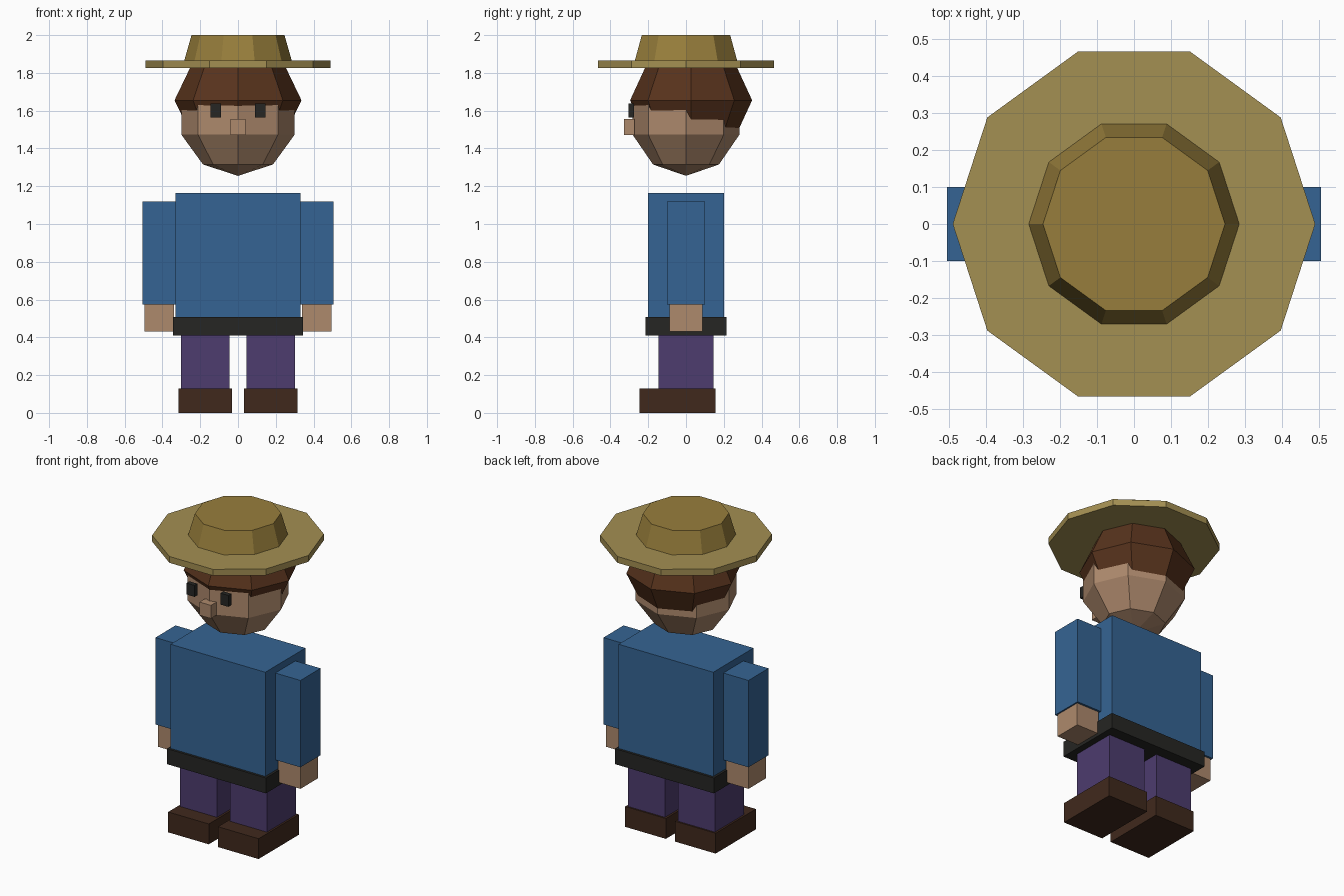
import bpy, bmesh
from mathutils import Matrix

if "Cube" in bpy.data.objects:
    bpy.data.objects.remove(bpy.data.objects["Cube"])


def material(name, rgb):
    m = bpy.data.materials.new(name)
    m.diffuse_color = [(c / 255) ** 2.2 for c in rgb] + [1]
    m.use_nodes = True
    m.node_tree.nodes["Principled BSDF"].inputs["Base Color"].default_value = m.diffuse_color
    return m


BLUE = material("blue_cloth", (56, 100, 146))
PURPLE = material("purple_cloth", (78, 62, 110))
SKIN = material("skin", (172, 136, 108))
BROWN = material("hair_brown", (88, 54, 34))
LEATHER = material("shoe_leather", (66, 45, 34))
BLACK = material("black", (42, 42, 40))
STRAW = material("straw", (162, 142, 83))
DARK_STRAW = material("dark_straw", (150, 125, 62))


def finish(name, bm, mat):
    bmesh.ops.recalc_face_normals(bm, faces=bm.faces)
    mesh = bpy.data.meshes.new(name)
    bm.to_mesh(mesh)
    bm.free()
    mesh.materials.append(mat)
    bpy.context.collection.objects.link(bpy.data.objects.new(name, mesh))


def box(name, mat, x, y, z):
    """Box spanning the given (min, max) ranges."""
    bm = bmesh.new()
    spans = (x, y, z)
    bmesh.ops.create_cube(bm, size=1, matrix=Matrix.LocRotScale(
        [(a + b) / 2 for a, b in spans], None, [b - a for a, b in spans]))
    finish(name, bm, mat)


def pair(name, mat, x, y, z):
    """Box and its mirror image across x = 0."""
    box(name + "_left", mat, x, y, z)
    box(name + "_right", mat, (-x[1], -x[0]), y, z)


def ball(name, mat, centre, scale, rings):
    bm = bmesh.new()
    bmesh.ops.create_uvsphere(bm, u_segments=8, v_segments=rings, radius=1,
                              matrix=Matrix.LocRotScale(centre, None, scale))
    finish(name, bm, mat)


def disc(name, mat, r1, r2, z1, z2):
    """Ten-sided tapered disc with corners on the x axis."""
    bm = bmesh.new()
    bmesh.ops.create_cone(
        bm, cap_ends=True, segments=10, radius1=r1, radius2=r2, depth=z2 - z1,
        matrix=Matrix.Translation((0, 0, (z1 + z2) / 2)) @ Matrix.Rotation(1.5707963, 4, 'Z'))
    finish(name, bm, mat)


# Legs and shoes
pair("shoe", LEATHER, (0.032, 0.315), (-0.245, 0.155), (0, 0.128))
pair("leg", PURPLE, (0.045, 0.303), (-0.145, 0.145), (0.128, 0.43))

# Torso, belt and arms
box("torso", BLUE, (-0.33, 0.33), (-0.2, 0.2), (0.45, 1.163))
box("belt", BLACK, (-0.345, 0.345), (-0.215, 0.215), (0.41, 0.507))
pair("arm", BLUE, (0.33, 0.505), (-0.1, 0.1), (0.573, 1.12))
pair("hand", SKIN, (0.338, 0.496), (-0.087, 0.087), (0.43, 0.573))

# Head, hair and face
ball("head", SKIN, (0, 0, 1.57), (0.315, 0.297, 0.315), 5)
ball("hair", BROWN, (0, 0.027, 1.655), (0.336, 0.323, 0.29), 4)
pair("eye", BLACK, (0.09, 0.146), (-0.304, -0.275), (1.565, 1.637))
box("nose", SKIN, (-0.04, 0.04), (-0.327, -0.272), (1.472, 1.555))

# Straw hat; ten sides put a corner on each end of the x axis
disc("hat_brim", STRAW, 0.49, 0.49, 1.825, 1.865)
disc("hat_crown", DARK_STRAW, 0.286, 0.246, 1.86, 2.0)
